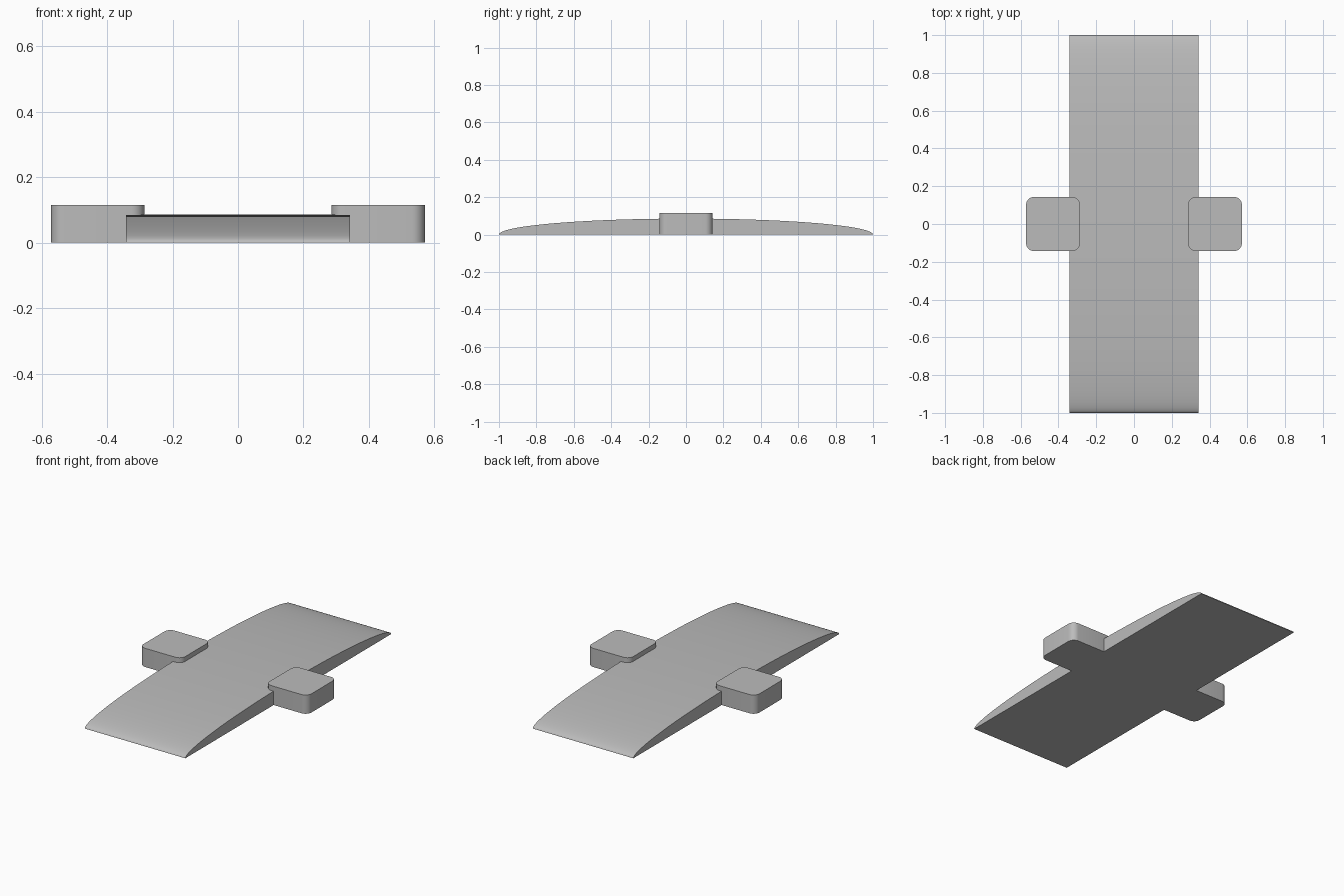
import bpy, bmesh
from math import sin, cos, pi, radians

cube = bpy.data.objects.get("Cube")
if cube:
    bpy.data.objects.remove(cube, do_unlink=True)

grey = bpy.data.materials.new("plain grey")
grey.use_nodes = True
grey.diffuse_color = (0.5, 0.5, 0.5, 1)
grey.node_tree.nodes["Principled BSDF"].inputs["Base Color"].default_value = (0.5, 0.5, 0.5, 1)


def extrude_profile(name, points, offset):
    """Close a planar outline, sweep it along offset, and shade its curves smooth."""
    bm = bmesh.new()
    face = bm.faces.new([bm.verts.new(p) for p in points])
    swept = bmesh.ops.extrude_face_region(bm, geom=[face])["geom"]
    verts = [v for v in swept if isinstance(v, bmesh.types.BMVert)]
    bmesh.ops.translate(bm, verts=verts, vec=offset)
    bmesh.ops.recalc_face_normals(bm, faces=bm.faces)
    mesh = bpy.data.meshes.new(name)
    bm.to_mesh(mesh)
    bm.free()
    mesh.materials.append(grey)
    obj = bpy.data.objects.new(name, mesh)
    bpy.context.collection.objects.link(obj)
    bpy.ops.object.select_all(action="DESELECT")
    obj.select_set(True)
    bpy.context.view_layer.objects.active = obj
    bpy.ops.object.shade_smooth_by_angle(angle=radians(40))
    return obj


# Arched deck: half-ellipse side profile swept across the width
HALF_WIDTH, ARCH_HEIGHT, STEPS = 0.342, 0.086, 64
arch = [(-HALF_WIDTH, cos(pi * i / STEPS), ARCH_HEIGHT * sin(pi * i / STEPS))
        for i in range(STEPS + 1)]
extrude_profile("arched_deck", arch, (2 * HALF_WIDTH, 0, 0))

# Side blocks: rounded squares straddling the deck edges
HALF, RADIUS, HEIGHT, CENTRE, ARC = 0.1425, 0.04, 0.115, 0.4285, 8
for name, side in (("left_block", 1), ("right_block", -1)):
    outline = []
    for corner, (sx, sy) in enumerate(((1, 1), (-1, 1), (-1, -1), (1, -1))):
        for i in range(ARC + 1):
            a = (corner + i / ARC) * pi / 2
            outline.append((side * CENTRE + sx * (HALF - RADIUS) + RADIUS * cos(a),
                            sy * (HALF - RADIUS) + RADIUS * sin(a), 0))
    extrude_profile(name, outline, (0, 0, HEIGHT))
